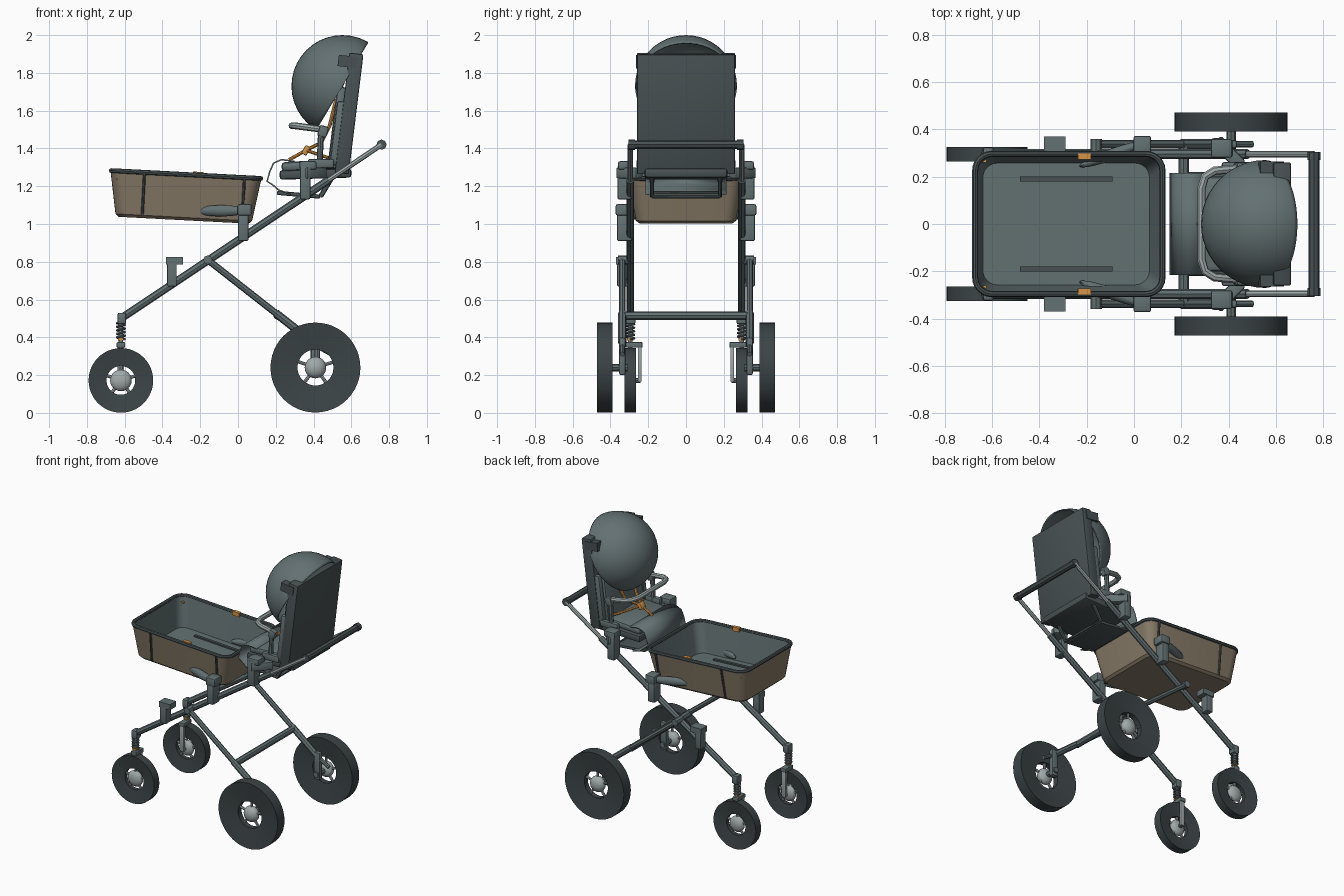
import bpy, bmesh, math
from mathutils import Matrix, Vector

if "Cube" in bpy.data.objects:
    bpy.data.objects.remove(bpy.data.objects["Cube"])


def material(name, r, g, b):
    m = bpy.data.materials.new(name)
    m.use_nodes = True
    m.diffuse_color = (r, g, b, 1)
    m.node_tree.nodes["Principled BSDF"].inputs["Base Color"].default_value = (r, g, b, 1)
    return m


GREY = material("slate grey", .125, .165, .17)
DARK = material("dark fabric", .065, .083, .086)
TYRE = material("tyre rubber", .045, .058, .062)
LIGHT = material("light metal", .35, .4, .4)
BROWN = material("brown fabric", .24, .195, .135)
ORANGE = material("orange strap", .68, .30, .06)
SIDES = ((-1, "right"), (1, "left"))


def activate(ob):
    bpy.ops.object.select_all(action='DESELECT')
    ob.select_set(True)
    bpy.context.view_layer.objects.active = ob


def finish(name, bm, mats, smooth=True):
    bmesh.ops.recalc_face_normals(bm, faces=bm.faces)
    me = bpy.data.meshes.new(name)
    bm.to_mesh(me)
    bm.free()
    ob = bpy.data.objects.new(name, me)
    bpy.context.collection.objects.link(ob)
    for m in mats:
        me.materials.append(m)
    if smooth:
        activate(ob)
        bpy.ops.object.shade_smooth_by_angle(angle=math.radians(35))
    return ob


def box(name, c, size, mat, rot=(0, 0, 0), bevel=0.0):
    bm = bmesh.new()
    turn = Matrix.Rotation(rot[2], 4, 'Z') @ Matrix.Rotation(rot[1], 4, 'Y')
    bmesh.ops.create_cube(bm, size=1, matrix=Matrix.Diagonal((*size, 1)))
    if bevel:
        bmesh.ops.bevel(bm, geom=bm.edges[:], offset=bevel, segments=2, affect='EDGES', profile=.5)
    bmesh.ops.transform(bm, matrix=Matrix.Translation(c) @ turn, verts=bm.verts)
    return finish(name, bm, [mat], bool(bevel))


def tube(name, pts, r, mat, cyclic=False):
    cu = bpy.data.curves.new(name, 'CURVE')
    cu.dimensions = '3D'
    cu.bevel_depth, cu.bevel_resolution, cu.use_fill_caps = r, 2, True
    sp = cu.splines.new('POLY')
    sp.points.add(len(pts) - 1)
    for p, q in zip(sp.points, pts):
        p.co = (*q, 1)
    sp.use_cyclic_u = cyclic
    ob = bpy.data.objects.new(name, cu)
    bpy.context.collection.objects.link(ob)
    cu.materials.append(mat)
    activate(ob)
    bpy.ops.object.convert(target='MESH')
    bpy.ops.object.shade_smooth_by_angle(angle=math.radians(40))
    return ob


def sheet(name, profile, half, thick, mat):
    """Thin sheet following an xz profile across the width."""
    bm = bmesh.new()
    rows = [[bm.verts.new((x, y, z)) for x, z in profile] for y in (-half, half)]
    for i in range(len(profile) - 1):
        bm.faces.new((rows[0][i], rows[0][i + 1], rows[1][i + 1], rows[1][i]))
    ob = finish(name, bm, [mat])
    ob.modifiers.new("thickness", 'SOLIDIFY').thickness = thick
    return ob


# Wheels: dished tyre, ball hub and spokes
def wheel(name, c, R, hole, w):
    bm = bmesh.new()
    rings = []
    n = 48
    for r, y in ((hole, -w * .25), (R, -w / 2), (R, w / 2), (hole, w * .25)):
        rings.append([bm.verts.new((c[0] + r * math.cos(a), c[1] + y, c[2] + r * math.sin(a)))
                      for a in (math.tau * i / n for i in range(n))])
    for k in range(4):
        p, q = rings[k], rings[(k + 1) % 4]
        for i in range(n):
            j = (i + 1) % n
            bm.faces.new((p[i], p[j], q[j], q[i]))
    finish(name + "_tyre", bm, [TYRE])
    bm = bmesh.new()
    bmesh.ops.create_uvsphere(bm, u_segments=20, v_segments=12, radius=.057,
                              matrix=Matrix.Translation(c) @ Matrix.Diagonal((1, w * .5 / .057, 1, 1)))
    finish(name + "_hub", bm, [LIGHT])
    for i in range(5):
        a = math.tau * i / 5 + .3
        d = Vector((math.cos(a), 0, math.sin(a)))
        tube(name + "_spoke", [Vector(c) + d * .04, Vector(c) + d * (hole + .01)], .009, LIGHT)


def on_frame(x):
    return .5 + (x + .62) * .666


for s, side in SIDES:
    wheel(side + "_rear_wheel", (.41, s * .43, .24), .238, .095, .08)
    wheel(side + "_front_wheel", (-.62, s * .295, .172), .171, .076, .06)
    # Front suspension and one-sided fork
    y = s * .295
    box(side + "_front_joint", (-.615, y, .5), (.045, .055, .06), GREY, bevel=.008)
    tube(side + "_front_stem", [(-.62, y, .34), (-.62, y, .52)], .012, LIGHT)
    tube(side + "_front_spring", [(-.62 + .021 * math.cos(t * .7), y + .021 * math.sin(t * .7), .39 + t * .0021)
                                  for t in range(46)], .006, GREY)
    box(side + "_spring_collar", (-.62, y, .39), (.03, .035, .012), ORANGE)
    box(side + "_fork_crown", (-.62, s * .275, .36), (.045, .09, .03), GREY, bevel=.006)
    box(side + "_fork_blade", (-.62, s * .245, .265), (.035, .02, .2), LIGHT, bevel=.006)
    tube(side + "_front_axle", [(-.62, s * .24, .172), (-.62, s * .31, .172)], .014, GREY)
    # Main side tube and extending handle tube
    tube(side + "_frame_tube", [(-.62, y, .5), (.48, y, on_frame(.48))], .021, GREY)
    tube(side + "_handle_tube", [(.46, y, on_frame(.46)), (.76, y, 1.42)], .014, LIGHT)
    # Rear leg with its suspension
    y = s * .337
    tube(side + "_rear_leg", [(-.16, y, .81), (.21, y, .52)], .018, GREY)
    tube(side + "_rear_damper", [(.2, y, .528), (.4, y, .37)], .022, GREY)
    tube(side + "_rear_pivot", [(-.16, s * .28, .81), (-.16, s * .36, .81)], .024, GREY)
    box(side + "_rear_knuckle", (.41, y, .3), (.05, .035, .2), GREY, bevel=.01)
    tube(side + "_rear_axle", [(.41, s * .31, .24), (.41, s * .44, .24)], .02, GREY)
    tube(side + "_brake_arm", [(.41, y, .36), (.5, y, .31)], .014, GREY)
    # Accessory clamps along the frame
    box(side + "_front_clamp", (-.35, s * .335, .745), (.05, .06, .15), GREY, bevel=.006)
    box(side + "_front_clamp_top", (-.335, s * .335, .805), (.09, .07, .04), GREY)
    box(side + "_basket_clamp", (.028, s * .325, .98), (.055, .08, .14), GREY, bevel=.008)
    box(side + "_basket_clamp_top", (.035, s * .33, 1.075), (.075, .085, .06), GREY, bevel=.01)
    box(side + "_seat_clamp", (.355, s * .325, 1.22), (.055, .075, .18), GREY, bevel=.008)
    box(side + "_seat_clamp_top", (.37, s * .32, 1.31), (.09, .08, .045), GREY, bevel=.01)
    box(side + "_seat_clamp_arm", (.4, s * .3, 1.27), (.15, .055, .06), GREY, (0, 0, -s * .8), .01)
    box(side + "_clamp_tab", (.345, y - s * .035, 1.15), (.03, .03, .03), ORANGE)
    # Leaf-shaped basket latch
    bm = bmesh.new()
    bmesh.ops.create_uvsphere(bm, u_segments=20, v_segments=10, radius=1,
                              matrix=Matrix.Translation((-.09, s * .295, 1.07))
                              @ Matrix.Rotation(s * .35, 4, 'Z') @ Matrix.Diagonal((.15, .024, .03, 1)))
    finish(side + "_basket_latch", bm, [GREY])

# Cross members
tube("handle_bar", [(.76, -.29, 1.42), (.76, .29, 1.42)], .023, DARK)
for s, side in SIDES:
    tube(side + "_handle_end", [(.76, s * .27, 1.42), (.76, s * .305, 1.42)], .027, DARK)
tube("rear_cross_bar", [(.21, -.337, .515), (.21, .337, .515)], .023, GREY)

# Basket: lofted rounded rectangles, tilted slightly
tilt = Matrix.Translation((-.288, 0, 1.02)) @ Matrix.Rotation(math.radians(3), 4, 'Y')


def rounded_loop(hx, hy, z, r):
    pts = []
    for k, (sx, sy) in enumerate(((1, 1), (-1, 1), (-1, -1), (1, -1))):
        for i in range(7):
            a = math.pi / 2 * (k + i / 6)
            pts.append(tilt @ Vector((sx * (hx - r) + r * math.cos(a), sy * (hy - r) + r * math.sin(a), z)))
    return pts


bm = bmesh.new()
loops = [[bm.verts.new(p) for p in rounded_loop(*a)] for a in
         ((.345, .25, 0, .06), (.362, .267, .015, .07), (.4, .3, .24, .07),
          (.385, .285, .24, .06), (.352, .257, .03, .06))]
bm.faces.new(loops[0][::-1])
for k in range(4):
    for i in range(28):
        j = (i + 1) % 28
        f = bm.faces.new((loops[k][i], loops[k][j], loops[k + 1][j], loops[k + 1][i]))
        f.material_index = int(k > 1)
bm.faces.new(loops[4]).material_index = 1
finish("basket", bm, [BROWN, GREY])
tube("basket_rim", rounded_loop(.396, .296, .242, .07), .013, DARK, True)
for s, side in SIDES:
    for x in (-.22, .31):
        tube(side + "_basket_rib", [tilt @ Vector((x, s * .268, .02)), tilt @ Vector((x, s * .302, .235))], .008, DARK)
    box(side + "_basket_strip", tilt @ Vector((0, s * .19, .034)), (.39, .02, .012), DARK, (0, .052, 0))
    box(side + "_basket_tab", tilt @ Vector((.065, s * .285, .245)), (.055, .024, .03), ORANGE, (0, .052, 0))
    box(side + "_basket_catch", tilt @ Vector((-.355, s * .27, .2)), (.02, .02, .012), ORANGE)

# Seat: reclined back, base, front flap and footrest
lean = math.radians(7)
box("seat_back", (.588, 0, 1.585), (.075, .52, .64), DARK, (0, lean, 0), .008)
box("back_cushion", (.525, 0, 1.52), (.05, .42, .42), GREY, (0, lean, 0), .02)
box("seat_base", (.41, 0, 1.265), (.38, .44, .05), DARK, (0, -.03, 0), .015)
box("seat_cushion", (.38, 0, 1.31), (.3, .4, .05), GREY, (0, -.05, 0), .02)
sheet("seat_front_flap", [(.3, 1.335), (.23, 1.345), (.185, 1.325), (.165, 1.28), (.15, 1.225),
                          (.18, 1.205), (.215, 1.175), (.28, 1.155)], .215, .008, GREY)
box("footrest_plate", (.32, 0, 1.155), (.23, .36, .022), DARK, (0, .09, 0), .008)
tube("footrest_frame", [(.5, -.18, 1.25), (.44, -.18, 1.15), (.44, .18, 1.15), (.5, .18, 1.25)], .013, DARK)

# Bumper bar, its posts and the hood hinges
U = [(.47, .235, 1.48), (.45, .235, 1.5), (.34, .225, 1.515), (.3, .2, 1.52), (.285, .15, 1.52)]
tube("bumper_bar", U + [(x, -y, z) for x, y, z in U[::-1]], .018, LIGHT)
for s, side in SIDES:
    tube(side + "_bumper_post", [(.43, s * .24, 1.27), (.44, s * .24, 1.5)], .016, GREY)
    box(side + "_bumper_joint", (.45, s * .24, 1.49), (.05, .04, .06), GREY, (0, .3, 0), .01)
    box(side + "_armrest", (.44, s * .245, 1.32), (.14, .035, .05), GREY, bevel=.012)
    box(side + "_back_wing", (.535, s * .235, 1.48), (.06, .04, .34), GREY, (0, lean, 0), .012)
    box(side + "_hood_hinge", (.58, s * .24, 1.86), (.1, .05, .06), DARK, (0, lean, 0))

# Hood: hollow half sphere cut by a slanted plane
bm = bmesh.new()
centre = Vector((.553, 0, 1.73))
bmesh.ops.create_uvsphere(bm, u_segments=40, v_segments=24, radius=.27,
                          matrix=Matrix.Translation(centre) @ Matrix.Rotation(math.pi / 2, 4, 'X'))
bmesh.ops.bisect_plane(bm, geom=bm.verts[:] + bm.edges[:] + bm.faces[:], plane_co=centre,
                       plane_no=(.86, 0, -.51), clear_outer=True)
hood = finish("hood", bm, [GREY])
hood.modifiers.new("thickness", 'SOLIDIFY').thickness = .008

# Harness straps meeting at a buckle
buckle = (.36, 0, 1.39)
box("harness_buckle", buckle, (.03, .05, .05), ORANGE, (0, .5, 0), .006)
tube("crotch_strap", [(.27, 0, 1.34), buckle], .009, ORANGE)
for s, side in SIDES:
    tube(side + "_shoulder_strap", [(.52, s * .08, 1.66), (.485, s * .08, 1.52), (.44, s * .06, 1.43), buckle], .01, ORANGE)
    tube(side + "_waist_strap", [(.48, s * .17, 1.35), (.42, s * .1, 1.37), buckle], .009, ORANGE)
